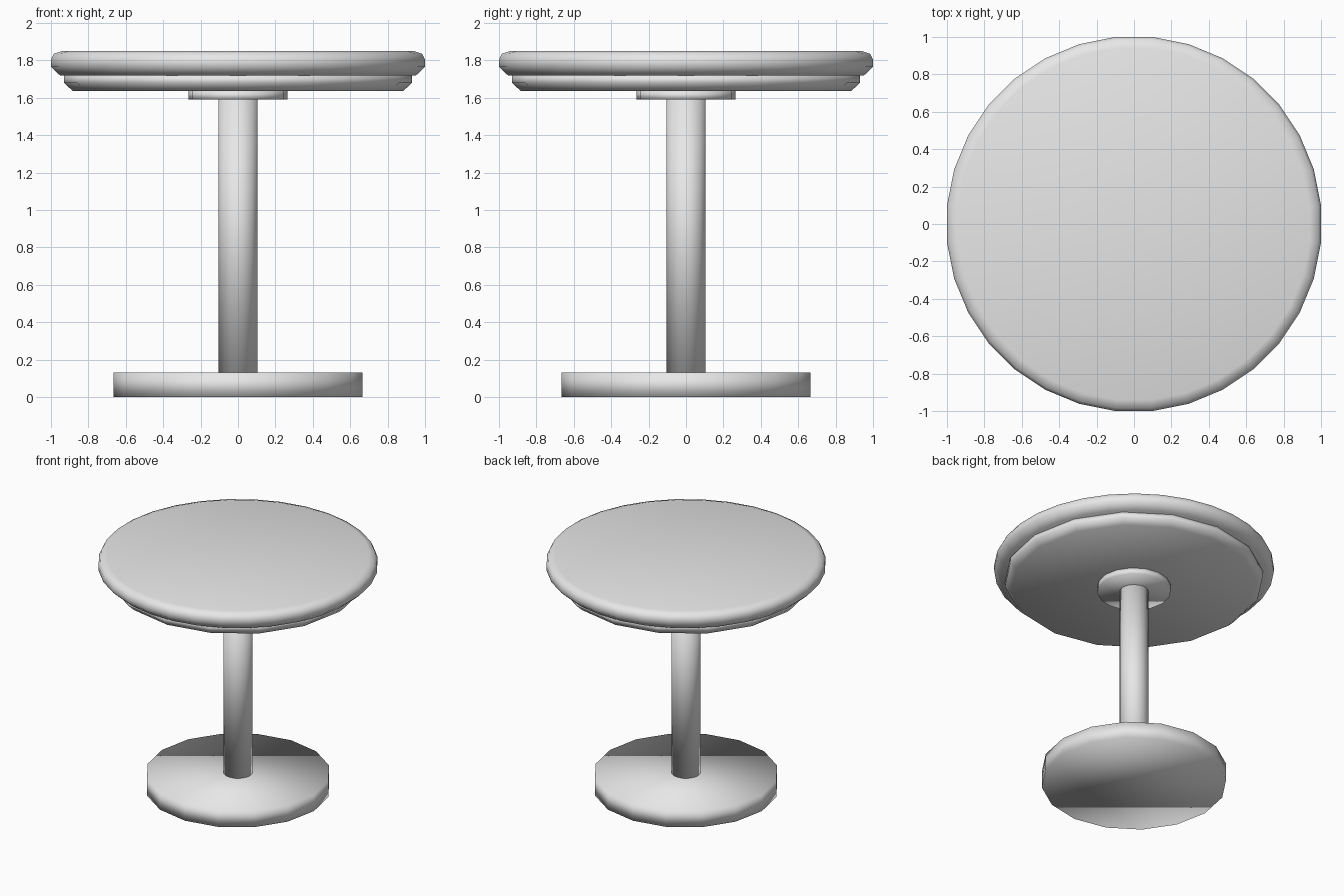
import bpy, bmesh, math

if "Cube" in bpy.data.objects:
    bpy.data.objects.remove(bpy.data.objects["Cube"])

grey = bpy.data.materials.new("light grey")
grey.diffuse_color = (0.8, 0.8, 0.8, 1)
grey.use_nodes = True
grey.node_tree.nodes["Principled BSDF"].inputs["Base Color"].default_value = grey.diffuse_color


def turned(name, profile, sides, offset=0.0):
    """Closed round part from (radius, z) rings listed bottom to top, smooth all over."""
    bm = bmesh.new()
    rings = []
    for r, z in profile:
        angles = [(i + offset) * 2 * math.pi / sides for i in range(sides)]
        rings.append([bm.verts.new((r * math.cos(a), r * math.sin(a), z)) for a in angles])
    for low, high in zip(rings, rings[1:]):
        for i in range(sides):
            j = (i + 1) % sides
            bm.faces.new((low[i], low[j], high[j], high[i]))
    bm.faces.new(rings[0][::-1])
    bm.faces.new(rings[-1])
    for f in bm.faces:
        f.smooth = True
    mesh = bpy.data.meshes.new(name)
    bm.to_mesh(mesh)
    bm.free()
    mesh.materials.append(grey)
    obj = bpy.data.objects.new(name, mesh)
    bpy.context.collection.objects.link(obj)
    return obj


# Floor plate and column
turned("base", [(0.665, 0.0), (0.665, 0.13)], 16)
turned("column", [(0.105, 0.13), (0.105, 1.59)], 16)

# Mounting flange and bevelled support under the top
turned("flange", [(0.265, 1.59), (0.265, 1.637)], 16)
turned("under_top", [(0.885, 1.637), (0.93, 1.68), (0.93, 1.718)], 16)

# Table top with a rounded rim
turned("table_top", [(0.955, 1.718), (1.005, 1.765), (1.005, 1.805),
                     (0.99, 1.835), (0.945, 1.85)], 32, 0.5)
